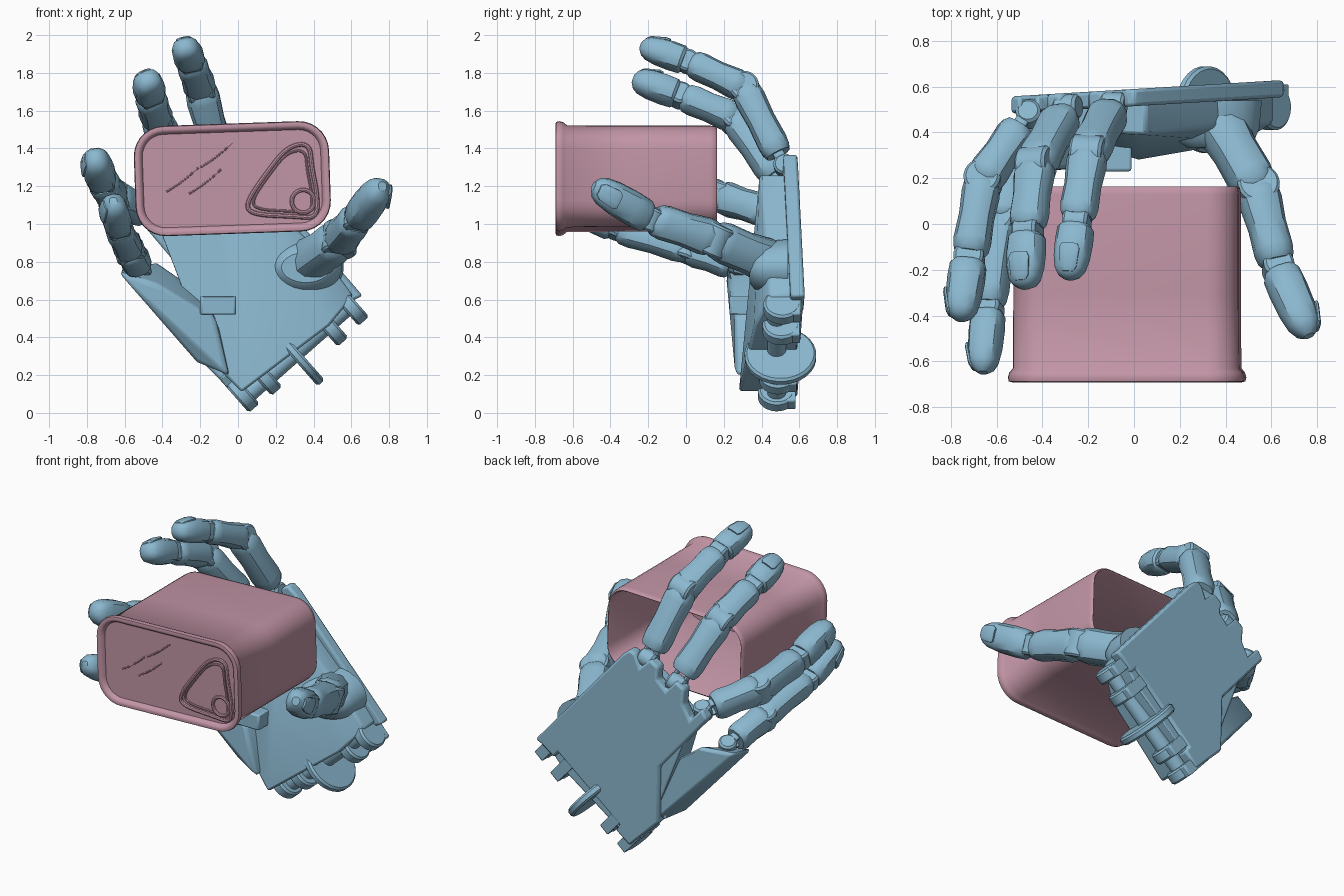
import bpy, bmesh
from math import cos, sin, pi, radians
from mathutils import Vector as Vec, Matrix

if "Cube" in bpy.data.objects:
    bpy.data.objects.remove(bpy.data.objects["Cube"])


def material(name, rgb):
    m = bpy.data.materials.new(name)
    m.use_nodes = True
    m.diffuse_color = (*rgb, 1)
    m.node_tree.nodes["Principled BSDF"].inputs["Base Color"].default_value = (*rgb, 1)
    return m


blue = material("soft blue", (0.26, 0.48, 0.63))
pink = material("dusty pink", (0.54, 0.30, 0.38))


def finish(ob, mat, angle=35, bevel=0):
    ob.data.materials.append(mat)
    if bevel:
        mod = ob.modifiers.new("rounded edges", "BEVEL")
        mod.width, mod.segments = bevel, 2
    bpy.ops.object.select_all(action="DESELECT")
    ob.select_set(True)
    bpy.context.view_layer.objects.active = ob
    if ob.type == "CURVE":
        bpy.ops.object.convert(target="MESH")
    bpy.ops.object.shade_smooth_by_angle(angle=radians(angle))


def from_bmesh(name, bm, mat, **kw):
    bmesh.ops.recalc_face_normals(bm, faces=bm.faces)
    me = bpy.data.meshes.new(name)
    bm.to_mesh(me)
    bm.free()
    ob = bpy.data.objects.new(name, me)
    bpy.context.collection.objects.link(ob)
    finish(ob, mat, **kw)


def skin(name, loops, mat, **kw):
    """Bridge a row of equal loops and cap both ends."""
    bm = bmesh.new()
    rows = [[bm.verts.new(p) for p in loop] for loop in loops]
    n = len(rows[0])
    for a, b in zip(rows, rows[1:]):
        for i in range(n):
            j = (i + 1) % n
            bm.faces.new((a[i], a[j], b[j], b[i]))
    bm.faces.new(rows[0][::-1])
    bm.faces.new(rows[-1])
    from_bmesh(name, bm, mat, **kw)


def loft(name, rings, w, h, sides=12, power=0.8, **kw):
    """Rings are (centre, half width, half height)."""
    def soft(v):
        return abs(v) ** power * (1 if v > 0 else -1)
    turns = [2 * pi * (i + 0.5) / sides for i in range(sides)]
    skin(name, [[c + w * soft(cos(t)) * rw + h * soft(sin(t)) * rh for t in turns]
                for c, rw, rh in rings], blue, **kw)


def disc(name, centre, axis, radius, depth):
    c, axis = Vec(centre), Vec(axis).normalized()
    w = axis.orthogonal().normalized()
    e = min(0.012, depth / 4)
    rings = [(c + axis * o, r, r) for o, r in ((-depth / 2, radius - e), (e - depth / 2, radius),
                                               (depth / 2 - e, radius), (depth / 2, radius - e))]
    loft(name, rings, w, axis.cross(w), sides=28, power=1)


def hull(name, pts, bevel=0.02):
    bm = bmesh.new()
    for p in pts:
        bm.verts.new(p)
    bmesh.ops.convex_hull(bm, input=bm.verts)
    bmesh.ops.delete(bm, geom=[v for v in bm.verts if not v.link_faces], context="VERTS")
    from_bmesh(name, bm, blue, bevel=bevel, angle=40)


# Fingers: three tapered segments with hinge drums and a nail
BONE = ((0, .8), (.07, .95), (.18, 1), (.5, .94), (.82, 1.02), (.94, .96), (1, .8))
TIP = ((0, .85), (.06, 1), (.3, 1.03), (.6, .98), (.82, .84), (.93, .63), (1, .28))


def finger(name, pts, radii, start_gap=0.07):
    p = [Vec(q) for q in pts]
    chord = (p[3] - p[0]).normalized()
    out = p[1] - p[0]
    out = (out - chord * out.dot(chord)).normalized()
    w = chord.cross(out)
    for k, part in enumerate(("proximal", "middle", "tip")):
        a, b = p[k], p[k + 1]
        d = (b - a).normalized()
        h = w.cross(d)
        r0, r1 = radii[k], radii[k + 1]
        s = a + d * (start_gap, 0, .02)[k]
        e = b - d * (0, .02, 0)[k]
        rings = [(s.lerp(e, t), f * (r0 + (r1 - r0) * t), f * .92 * (r0 + (r1 - r0) * t))
                 for t, f in (TIP if k == 2 else BONE)]
        loft(f"{name}_{part}", rings, w, h)
        disc(f"{name}_hinge_{k + 1}", a, w, r0 * (.62, .88, .75)[k], r0 * (1.2, 1.6, 1.4)[k])
        if k == 0:
            for side in (-1, 1):
                off = w * side * r0 * .4
                loft(f"{name}_link", [(a + off, .015, .03), (s + d * .04 + off, .015, .03)], w, h)
        if k == 2:
            nail = [(b - d * o + h * r1 * lift, r1 * f, .012)
                    for o, f, lift in ((.02, .3, .5), (.04, .5, .65), (.12, .58, .89), (.14, .45, .9))]
            loft(f"{name}_nail", nail, w, h)


finger("index_finger", [(-.09, .52, 1.31), (-.20, .31, 1.72), (-.25, .01, 1.86), (-.285, -.24, 1.945)],
       (.09, .09, .08, .08))
finger("middle_finger", [(-.29, .51, 1.20), (-.43, .26, 1.56), (-.465, -.03, 1.68), (-.48, -.28, 1.77)],
       (.09, .09, .082, .085))
finger("ring_finger", [(-.46, .48, 1.05), (-.66, .19, 1.14), (-.72, -.15, 1.23), (-.76, -.42, 1.355)],
       (.088, .092, .088, .088))
finger("little_finger", [(-.52, .31, .77), (-.58, .02, .87), (-.635, -.37, .98), (-.66, -.65, 1.12)],
       (.088, .088, .08, .082))
finger("thumb", [(.36, .46, .79), (.54, .15, .92), (.63, -.19, 1.03), (.765, -.49, 1.20)],
       (.125, .105, .09, .092), start_gap=-.03)

# Back plate with notches for the knuckles
def back(x):
    return .59 + .06 * x


outline = [(.0, .08), (.10, .16), (.07, .20), (.50, .57), (.53, .53), (.62, .60), (.66, .62),
           (.05, 1.33), (.0, 1.37), (-.04, 1.35), (-.07, 1.27), (-.14, 1.34), (-.20, 1.30),
           (-.19, 1.22), (-.25, 1.16), (-.32, 1.24), (-.38, 1.20), (-.37, 1.10), (-.42, 1.01),
           (-.50, 1.10), (-.54, 1.04), (-.21, .65), (-.20, .28)]
skin("back_plate", [[Vec((x, back(x) - depth, z)) for x, z in outline] for depth in (.075, 0)],
     blue, bevel=.015)

# Thick palm pad, sloping forward to the heel of the hand
pad = [(-.15, .28, .33), (.02, .11, .28), (.48, .46, .36), (.61, .62, .44), (.5, .77, .45),
       (.05, 1.26, .39), (-.14, 1.2, .40), (-.42, .99, .43), (-.19, .62, .36)]
hull("palm_pad", [Vec((x, y, z)) for x, z, f in pad for y in (f, back(x) - .02)])

# Oval collar around the thumb root
loft("thumb_collar", [(Vec((.36, y, .77)), rx, rz) for y, rx, rz in
                      ((.54, .20, .15), (.42, .19, .14), (.36, .165, .115), (.335, .13, .08))],
     Vec((1, 0, 0)), Vec((0, 0, 1)), sides=24, power=1)

# Separate little-finger palm bone, curling forward
hull("little_palm_bone", [Vec(q) for q in
     ((-.22, .30, .27), (-.05, .26, .20), (-.16, .57, .26), (-.03, .56, .24),
      (-.63, .21, .74), (-.43, .23, .68), (-.62, .38, .77), (-.43, .46, .80),
      (-.12, .26, .50), (-.17, .56, .62))])
hull("palm_bracket", [Vec((x, y, z)) for x in (-.2, -.01) for y in (.23, .45) for z in (.52, .62)], .012)

# Wrist hinge: four lugs flush with the back plate, a wide wheel and an axle
along = Vec((.75, 0, .66)).normalized()
up = Vec((-.66, 0, .75)).normalized()
for x, z in ((.02, .10), (.14, .19), (.49, .45), (.60, .56)):
    c = Vec((x, .48 + .05 * x, z))
    disc("wrist_lug", c, along, .10, .075)
    hull("wrist_lug_root", [c + along * a + up * u + Vec((0, y, 0)) for a in (-.037, .037)
                            for u, y in ((-.08, .02), (-.08, .1), (.14, -.08), (.14, .1))], .01)
disc("wrist_wheel", (.315, .50, .30), along, .19, .05)
disc("wrist_axle", (.30, .48, .32), along, .05, .72)

# Tin: one skin from recessed lid, round the rim, along the wall and back inside
centre = Vec((-.03, 0, 1.24))
tilt = Matrix.Rotation(radians(-2), 3, "Y")


def rounded_loop(inset, y, hw=.517, hh=.292, r=.16, steps=7):
    pts = []
    for k, (sx, sz) in enumerate(((1, 1), (-1, 1), (-1, -1), (1, -1))):
        for i in range(steps + 1):
            a = pi / 2 * (k + i / steps)
            rr = r - inset
            pts.append(centre + tilt @ Vec((sx * (hw - r) + rr * cos(a), y, sz * (hh - r) + rr * sin(a))))
    return pts


tin = ((.045, -.662), (.035, -.685), (.02, -.692), (.004, -.688), (0, -.67), (.006, -.65), (.022, -.63),
       (.024, -.3), (.024, .13), (.028, .158), (.036, .163), (.043, .155), (.043, -.64))
skin("tin_can", [rounded_loop(i, y) for i, y in tin], pink, angle=50)


def wire(name, pts, y, depth, closed):
    cu = bpy.data.curves.new(name, "CURVE")
    cu.dimensions = "3D"
    cu.bevel_depth, cu.bevel_resolution, cu.resolution_u = depth, 2, 6
    sp = cu.splines.new("NURBS")
    sp.points.add(len(pts) - 1)
    for q, (x, z) in zip(sp.points, pts):
        q.co = (x, y, z, 1)
    sp.order_u, sp.use_cyclic_u, sp.use_endpoint_u = 3, closed, not closed
    ob = bpy.data.objects.new(name, cu)
    bpy.context.collection.objects.link(ob)
    finish(ob, pink)


# Pull tab, rivet ring and pressed strokes on the lid
tab = [(.04, 1.11), (.15, 1.27), (.26, 1.41), (.38, 1.43), (.39, 1.30), (.42, 1.16), (.42, 1.03),
       (.30, 1.04), (.07, 1.05)]
wire("pull_tab", tab, -.668, .012, True)
wire("tab_inner_edge", [(.24 + (x - .24) * .84, 1.21 + (z - 1.21) * .84) for x, z in tab], -.666, .007, True)
wire("tab_ring", [(.345 + .065 * cos(a * pi / 4), 1.12 + .065 * sin(a * pi / 4)) for a in range(8)],
     -.668, .011, True)
for x, z in ((-.38, 1.17), (-.26, 1.16), (-.20, 1.30)):
    wire("lid_stroke", [(x, z), (x + .09, z + .05), (x + .17, z + .13)], -.66, .006, False)
